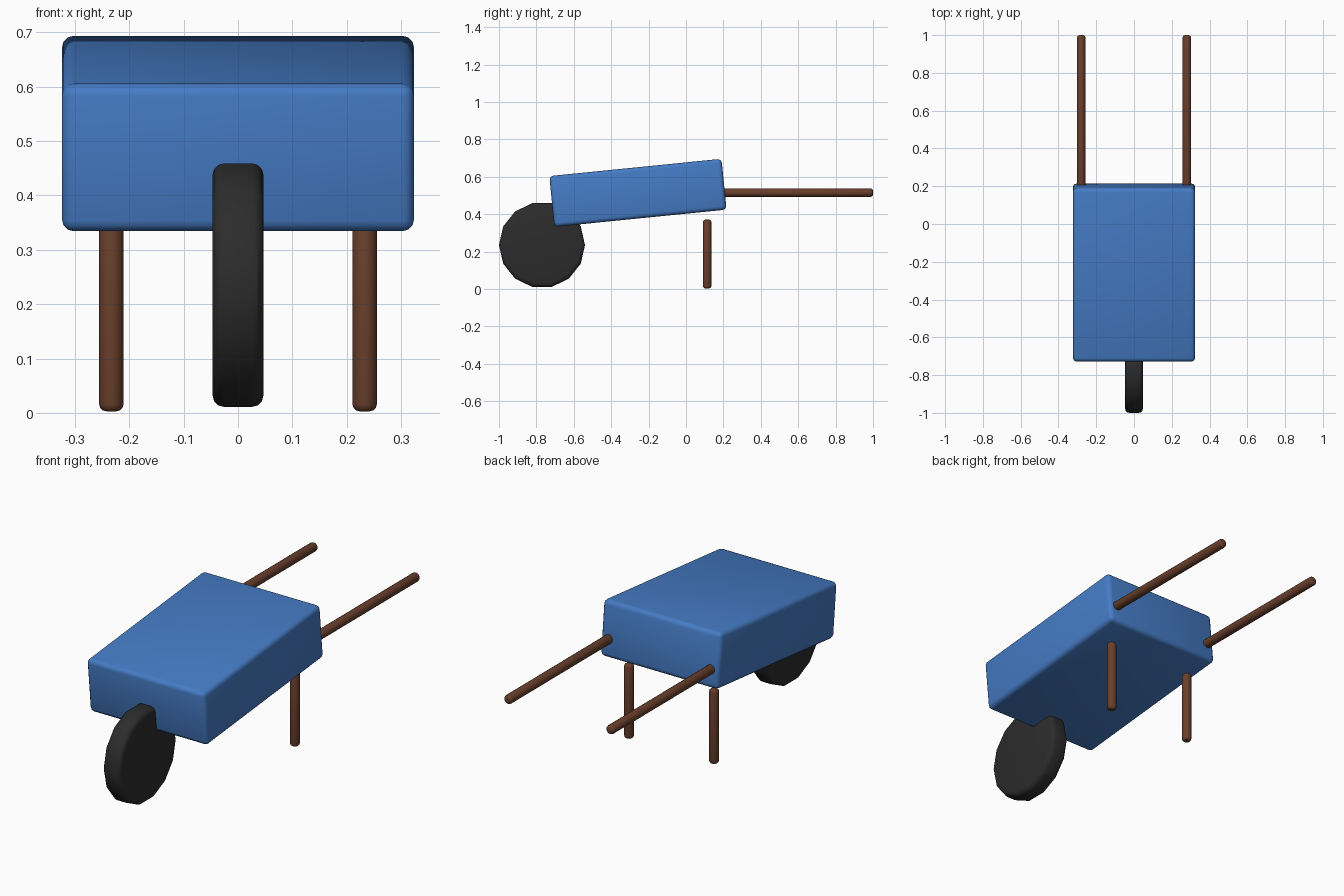
import bpy
from math import radians

if "Cube" in bpy.data.objects:
    bpy.data.objects.remove(bpy.data.objects["Cube"], do_unlink=True)


def material(name, rgb):
    mat = bpy.data.materials.new(name)
    mat.use_nodes = True
    mat.diffuse_color = (*rgb, 1)
    mat.node_tree.nodes["Principled BSDF"].inputs["Base Color"].default_value = (*rgb, 1)
    return mat


blue = material("blue paint", (0.06, 0.20, 0.56))
wood = material("brown wood", (0.14, 0.05, 0.025))
rubber = material("black rubber", (0.025, 0.025, 0.025))


def finish(name, mat, bevel):
    """Name, colour, round the sharp edges and smooth the active object."""
    obj = bpy.context.object
    obj.name = name
    obj.data.materials.append(mat)
    mod = obj.modifiers.new("rounded edges", "BEVEL")
    mod.width = bevel
    mod.segments = 3
    mod.limit_method = "ANGLE"
    mod.angle_limit = radians(30)
    bpy.ops.object.modifier_apply(modifier=mod.name)
    bpy.ops.object.shade_smooth_by_angle(angle=radians(30))
    return obj


def cylinder(name, mat, sides, radius, depth, location, rotation, bevel):
    bpy.ops.mesh.primitive_cylinder_add(vertices=sides, radius=radius, depth=depth,
                                        location=location, rotation=rotation)
    return finish(name, mat, bevel)


# Tilted tray
bpy.ops.mesh.primitive_cube_add(size=1, location=(0, -0.257, 0.514))
tray = bpy.context.object
tray.scale = (0.648, 0.925, 0.273)
bpy.ops.object.transform_apply(location=False, rotation=False, scale=True)
tray.rotation_euler.x = 0.1
finish("tray", blue, 0.022)

# Front wheel
cylinder("wheel", rubber, 14, 0.23, 0.094, (0, -0.77, 0.235),
         (0, radians(90), 0), 0.022)

# Legs and handles on both sides
for side, label in ((1, "left"), (-1, "right")):
    cylinder(label + "_leg", wood, 16, 0.0225, 0.368, (side * 0.233, 0.113, 0.187),
             (0, 0, 0), 0.013)
    cylinder(label + "_handle", wood, 16, 0.0225, 0.82, (side * 0.28, 0.59, 0.515),
             (radians(90), 0, 0), 0.013)
